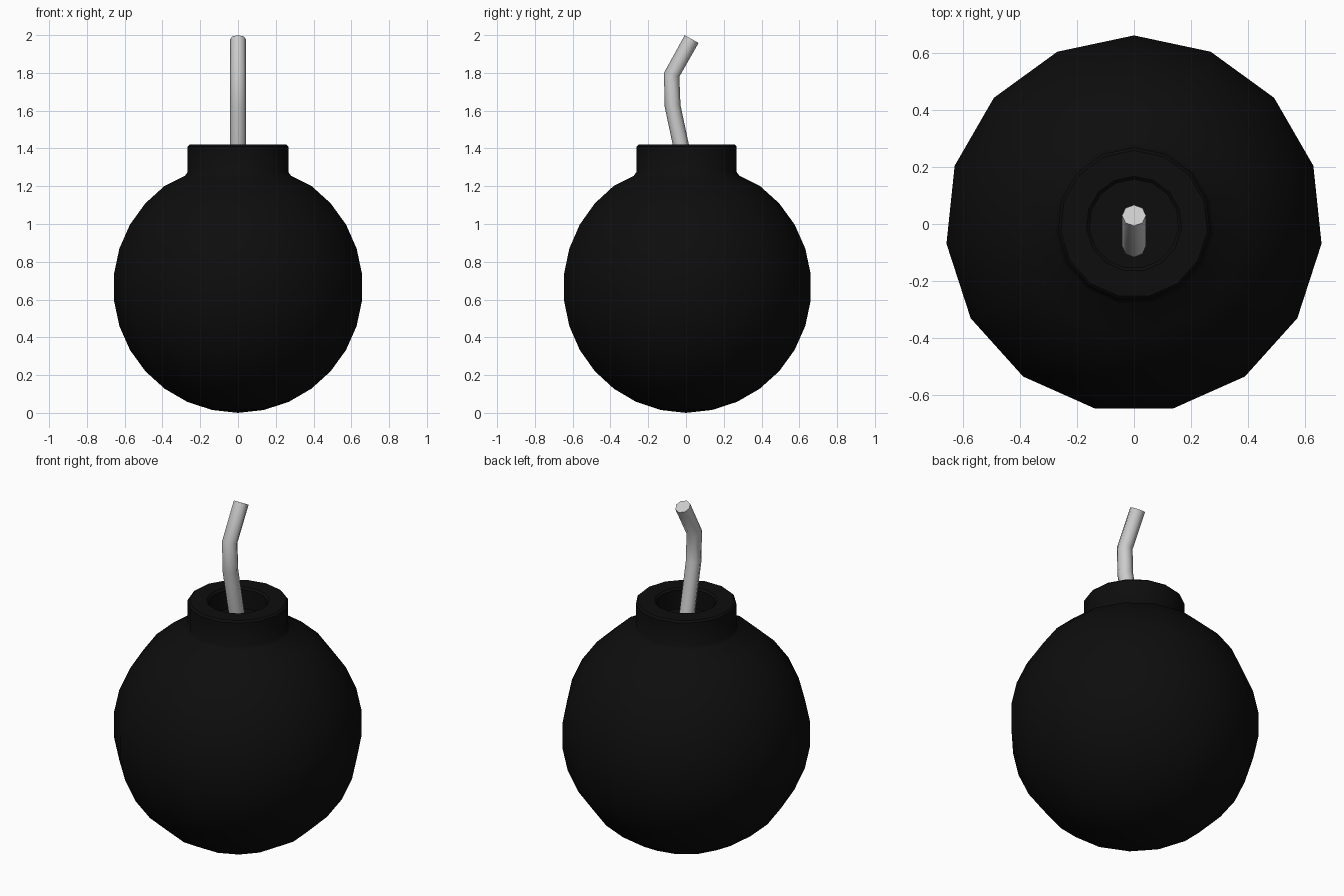
import bpy, bmesh
from math import sin, cos, radians, pi

if "Cube" in bpy.data.objects:
    bpy.data.objects.remove(bpy.data.objects["Cube"])

SIDES = 15
R = 0.664
CZ = 0.665


def finish(obj, angle=40):
    bpy.ops.object.select_all(action='DESELECT')
    obj.select_set(True)
    bpy.context.view_layer.objects.active = obj
    bpy.ops.object.shade_smooth_by_angle(angle=radians(angle))


def lathe(name, profile, sides):
    """Revolve (radius, z) points around z; both ends lie on the axis."""
    bm = bmesh.new()
    rings = []
    for r, z in profile:
        if r == 0:
            rings.append([bm.verts.new((0, 0, z))] * sides)
        else:
            angles = [pi / 2 + 2 * pi * k / sides for k in range(sides)]
            rings.append([bm.verts.new((r * cos(a), r * sin(a), z)) for a in angles])
    for lo, hi in zip(rings, rings[1:]):
        for k in range(sides):
            n = (k + 1) % sides
            corners = dict.fromkeys((lo[k], lo[n], hi[n], hi[k]))
            bm.faces.new(list(corners))
    bmesh.ops.recalc_face_normals(bm, faces=bm.faces)
    mesh = bpy.data.meshes.new(name)
    bm.to_mesh(mesh)
    bm.free()
    obj = bpy.data.objects.new(name, mesh)
    bpy.context.collection.objects.link(obj)
    return obj


# Round body with neck and fuse hole, one revolved shell
profile = [(0, 0)]
profile += [(R * cos(radians(a)), CZ + R * sin(radians(a))) for a in range(-78, 55, 12)]
profile += [(0.283, 1.255), (0.268, 1.275),           # join to neck
            (0.268, 1.41), (0.258, 1.42),             # outer rim
            (0.167, 1.42), (0.156, 1.41),             # inner rim
            (0.156, 1.30), (0, 1.30)]                 # hole
body = lathe("body", profile, SIDES)
black = bpy.data.materials.new("black")
black.diffuse_color = (0.004, 0.004, 0.004, 1)
black.use_nodes = True
black.node_tree.nodes["Principled BSDF"].inputs["Base Color"].default_value = black.diffuse_color
body.data.materials.append(black)
finish(body)

# Bent fuse swept along a short path
curve = bpy.data.curves.new("fuse", 'CURVE')
curve.dimensions = '3D'
curve.bevel_depth = 0.042
curve.bevel_resolution = 2
curve.use_fill_caps = True
path = [(0, 1.29), (-0.071, 1.625), (-0.076, 1.79), (0.03, 1.979)]
spline = curve.splines.new('POLY')
spline.points.add(len(path) - 1)
for point, (y, z) in zip(spline.points, path):
    point.co = (0, y, z, 1)
fuse = bpy.data.objects.new("fuse", curve)
bpy.context.collection.objects.link(fuse)
bpy.ops.object.select_all(action='DESELECT')
fuse.select_set(True)
bpy.context.view_layer.objects.active = fuse
bpy.ops.object.convert(target='MESH')
fuse = bpy.context.view_layer.objects.active
bm = bmesh.new()
bm.from_mesh(fuse.data)
bmesh.ops.remove_doubles(bm, verts=bm.verts, dist=0.0005)
bmesh.ops.recalc_face_normals(bm, faces=bm.faces)
bm.to_mesh(fuse.data)
bm.free()
finish(fuse, 50)
